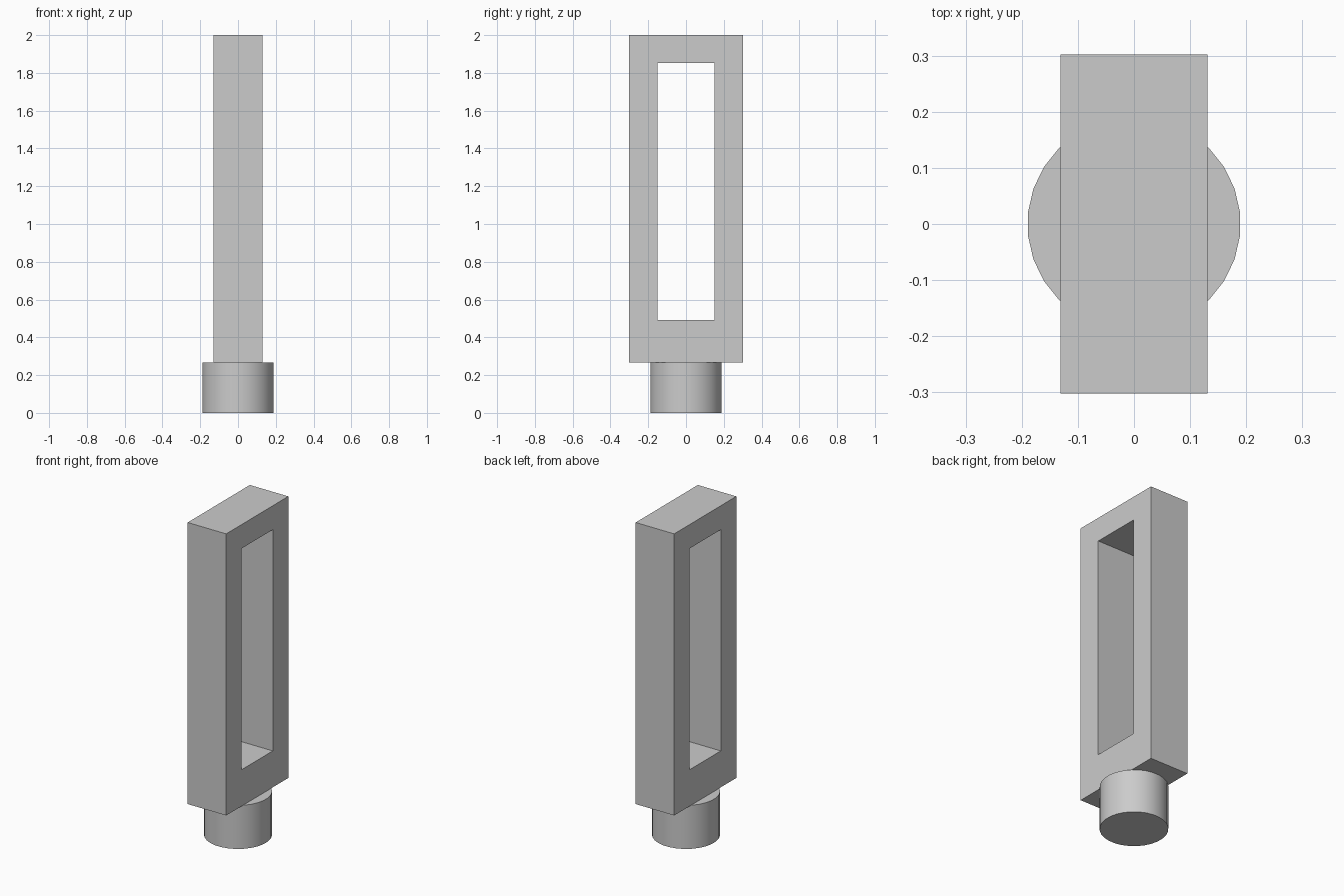
import bpy
import bmesh
import math
from mathutils import Matrix

cube = bpy.data.objects.get("Cube")
if cube:
    bpy.data.objects.remove(cube, do_unlink=True)

grey = bpy.data.materials.new("plain grey")
grey.use_nodes = True
colour = (0.6, 0.6, 0.6, 1.0)
grey.diffuse_color = colour
grey.node_tree.nodes["Principled BSDF"].inputs["Base Color"].default_value = colour


def add_object(name, bm):
    bmesh.ops.recalc_face_normals(bm, faces=bm.faces)
    mesh = bpy.data.meshes.new(name)
    bm.to_mesh(mesh)
    bm.free()
    mesh.materials.append(grey)
    obj = bpy.data.objects.new(name, mesh)
    bpy.context.collection.objects.link(obj)
    return obj


def rectangle(bm, x, half_width, bottom, top):
    return [bm.verts.new((x, y, z)) for y, z in (
        (-half_width, bottom), (half_width, bottom),
        (half_width, top), (-half_width, top))]


# Upright frame: a rectangular ring extruded across its thickness
THICK, BASE_TOP = 0.262, 0.268
bm = bmesh.new()
outer = rectangle(bm, -THICK / 2, 0.302, BASE_TOP, 2.0)
inner = rectangle(bm, -THICK / 2, 0.151, 0.492, 1.853)
ring = []
for i in range(4):
    j = (i + 1) % 4
    ring.append(bm.faces.new((outer[i], outer[j], inner[j], inner[i])))
extruded = bmesh.ops.extrude_face_region(bm, geom=ring, use_keep_orig=True)
moved = [g for g in extruded["geom"] if isinstance(g, bmesh.types.BMVert)]
bmesh.ops.translate(bm, verts=moved, vec=(THICK, 0, 0))
add_object("frame", bm)

# Round stem under the frame, turned so flats face the four sides
SIDES = 28
bm = bmesh.new()
bmesh.ops.create_cone(
    bm, cap_ends=True, segments=SIDES, radius1=0.19, radius2=0.19, depth=BASE_TOP,
    matrix=Matrix.Translation((0, 0, BASE_TOP / 2)) @ Matrix.Rotation(math.pi / SIDES, 4, "Z"))
stem = add_object("stem", bm)
bpy.ops.object.select_all(action="DESELECT")
stem.select_set(True)
bpy.context.view_layer.objects.active = stem
bpy.ops.object.shade_smooth_by_angle(angle=math.radians(30))
